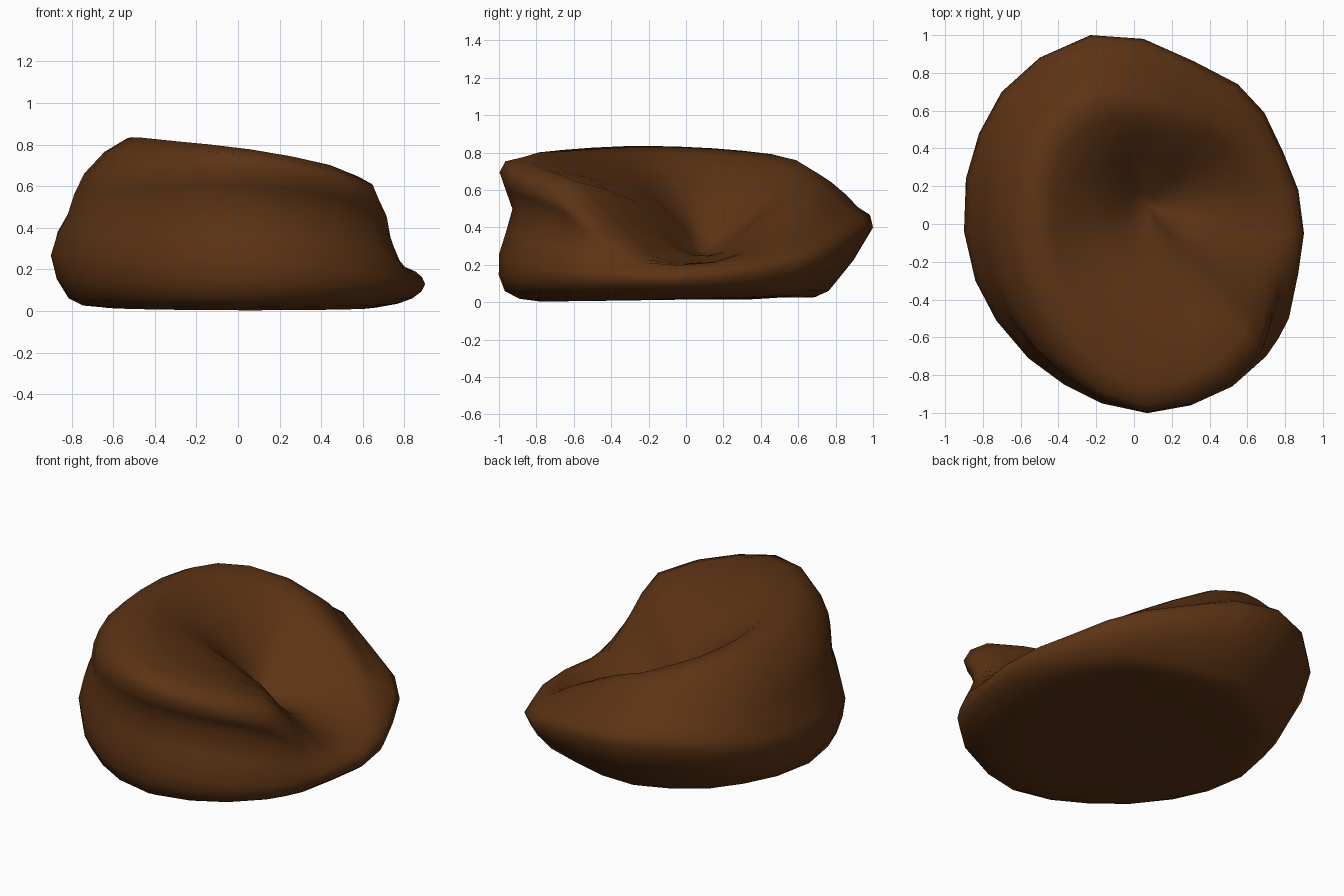
import bpy, bmesh, math
from mathutils import Vector

if "Cube" in bpy.data.objects:
    bpy.data.objects.remove(bpy.data.objects["Cube"])

# Plan outline of the bean bag, counter-clockwise; one mesh column per point
OUTLINE = [(.9, -.05), (.87, .18), (.79, .38), (.69, .59), (.55, .74), (.32, .86),
           (.05, .98), (-.23, 1), (-.5, .88), (-.7, .7), (-.82, .48), (-.89, .24),
           (-.9, -.04), (-.84, -.3), (-.73, -.51), (-.56, -.71), (-.37, -.85),
           (-.17, -.95), (.07, -1), (.3, -.96), (.52, -.86), (.7, -.7), (.765, -.605),
           (.82, -.5), (.87, -.26)]

# Directions (degrees) at which the cross-section is described
ANG = [0, 30, 60, 90, 120, 150, 180, 210, 240, 270, 300, 315, 335]
FOOT_R = [.93, .91, .84, .77, .77, .82, .9, .93, .95, .97, .95, .94, .93]
WIDE_Z = [.13, .18, .28, .38, .4, .32, .27, .26, .25, .26, .2, .17, .14]
SIDE_R = [.95, .92, .88, .91, .93, .93, .91, .92, .93, .93, .91, .91, .93]
SIDE_Z = [.19, .25, .36, .48, .52, .48, .46, .5, .5, .5, .47, .4, .22]
RIM_R = [.87, .82, .76, .77, .79, .82, .82, .86, .94, .995, .98, .965, .87]
RIM_Z = [.2, .28, .45, .61, .66, .67, .66, .68, .67, .7, .61, .54, .28]
TOP_R = [.7, .72, .66, .62, .67, .63, .59, .63, .74, .86, .85, .83, .74]
TOP_Z = [.21, .28, .48, .64, .76, .81, .83, .835, .82, .785, .705, .645, .35]
SEAT_Z = [.25, .28, .43, .53, .66, .71, .72, .72, .72, .7, .61, .53, .34]
PIT_Z = [.25, .26, .32, .37, .46, .52, .55, .56, .56, .54, .48, .41, .3]
PIT = Vector((.06, .1, .27))


def around(vals, deg):
    """Smooth periodic interpolation of a value around the bag."""
    n = len(ANG)
    i = max(k for k in range(n) if ANG[k] <= deg)
    a = lambda k: ANG[k % n] + 360 * (k // n)
    v = lambda k: vals[k % n]
    slope = lambda k: (v(k + 1) - v(k - 1)) / (a(k + 1) - a(k - 1))
    h = a(i + 1) - a(i)
    t = (deg - a(i)) / h
    return ((2*t**3 - 3*t*t + 1) * v(i) + (t**3 - 2*t*t + t) * h * slope(i)
            + (3*t*t - 2*t**3) * v(i + 1) + (t**3 - t*t) * h * slope(i + 1))


def profile(x, y):
    """Cross-section from the underside over the rim to the seat hollow."""
    deg = math.degrees(math.atan2(y, x)) % 360
    g = lambda vals: around(vals, deg)
    at = lambda f, z: Vector((x * f, y * f, z))
    inner = lambda f, z: at(f, z) + Vector((PIT.x, PIT.y, 0)) * (1 - f) * .8
    foot = g(FOOT_R)
    ctrl = [at(foot * .45, .015), at(foot * .8, .018 + .015 * y), at(foot, .06),
            at(1, g(WIDE_Z)), at(g(SIDE_R), g(SIDE_Z)), at(g(RIM_R), g(RIM_Z)),
            at(g(TOP_R), g(TOP_Z)), inner(.42, g(SEAT_Z)), inner(.2, g(PIT_Z)), PIT]
    pts = []
    for i in range(len(ctrl) - 1):
        p0, p1, p2 = ctrl[max(i - 1, 0)], ctrl[i], ctrl[i + 1]
        p3 = ctrl[min(i + 2, len(ctrl) - 1)]
        mid = (p1 + p2) * .5625 - (p0 + p3) * .0625
        pts += [p1, mid]
    return pts


# Bean bag body
bm = bmesh.new()
cols = [[bm.verts.new(p) for p in profile(x, y)] for x, y in OUTLINE]
base = bm.verts.new((0, 0, .018))
pit = bm.verts.new(PIT)
for a, b in zip(cols, cols[1:] + cols[:1]):
    bm.faces.new((base, b[0], a[0]))
    for k in range(len(a) - 1):
        bm.faces.new((a[k], b[k], b[k + 1], a[k + 1]))
    bm.faces.new((a[-1], b[-1], pit))
bmesh.ops.recalc_face_normals(bm, faces=bm.faces)
for f in bm.faces:
    f.smooth = True
mesh = bpy.data.meshes.new("bean_bag")
bm.to_mesh(mesh)
bm.free()
bag = bpy.data.objects.new("bean_bag", mesh)
bpy.context.collection.objects.link(bag)

# Brown leather
mat = bpy.data.materials.new("brown_leather")
mat.diffuse_color = (.107, .033, .007, 1)
mat.use_nodes = True
mat.node_tree.nodes["Principled BSDF"].inputs["Base Color"].default_value = mat.diffuse_color
mesh.materials.append(mat)
